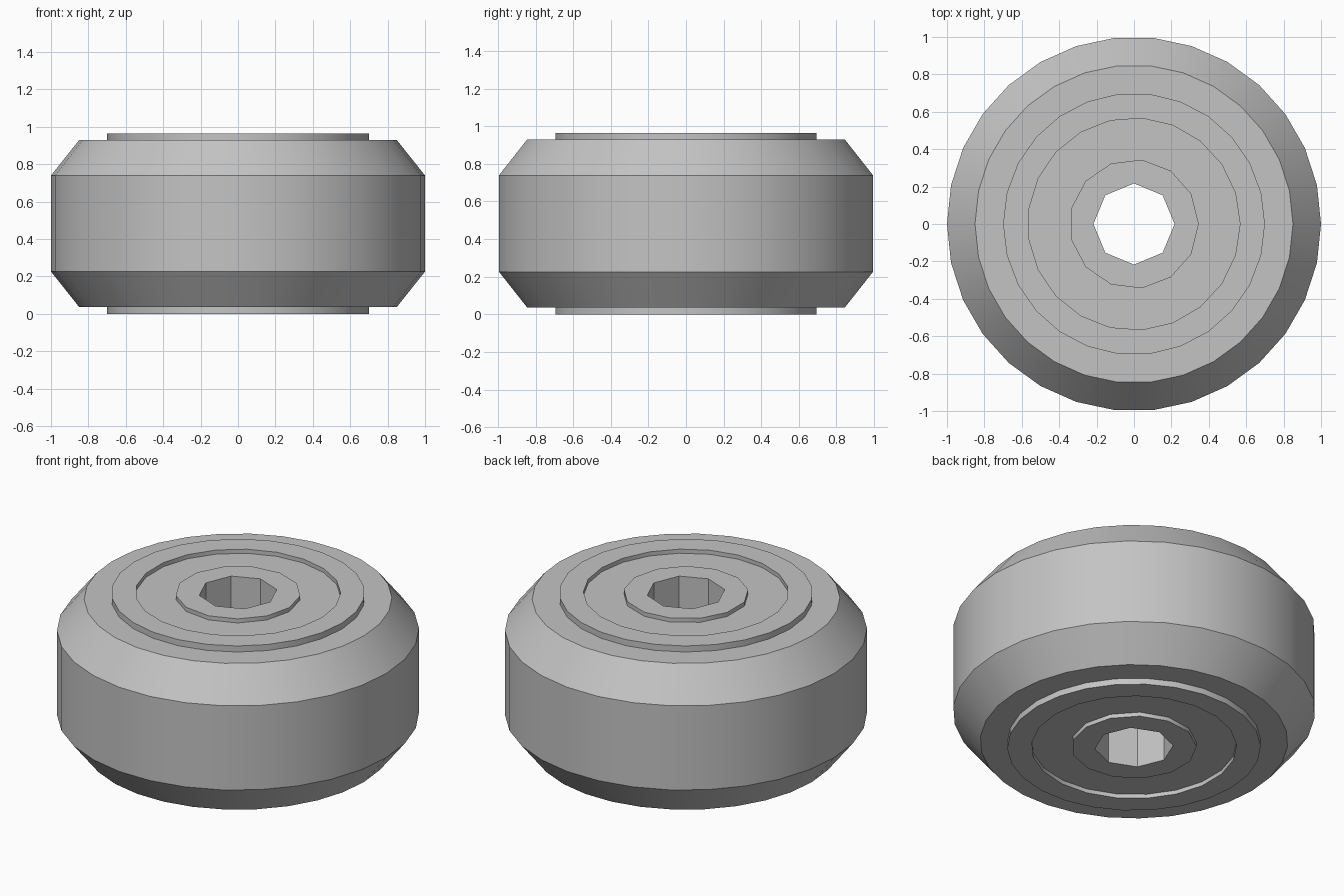
import bpy, bmesh
from math import cos, sin, tau

if "Cube" in bpy.data.objects:
    bpy.data.objects.remove(bpy.data.objects["Cube"], do_unlink=True)

HEIGHT = 0.965

grey = bpy.data.materials.new("plain_grey")
grey.use_nodes = True
grey.diffuse_color = (0.55, 0.55, 0.55, 1)
grey.node_tree.nodes["Principled BSDF"].inputs["Base Color"].default_value = grey.diffuse_color


def loop(bm, radius, z, sides):
    """Closed polygon of vertices with its first corner on +x."""
    verts = [bm.verts.new((radius * cos(tau * i / sides), radius * sin(tau * i / sides), z))
             for i in range(sides)]
    edges = [bm.edges.new((verts[i], verts[(i + 1) % sides])) for i in range(sides)]
    return verts, edges


def wall(bm, low, high):
    """Quads joining two loops of equal count."""
    n = len(low)
    for i in range(n):
        j = (i + 1) % n
        bm.faces.new((low[i], low[j], high[j], high[i]))


def ring(name, profile, sides, bore, bore_sides):
    """Ring with a turned outside (radius, z from bottom to top) and a straight bore."""
    bm = bmesh.new()
    outer = [loop(bm, r, z, sides) for r, z in profile]
    inner = [loop(bm, bore, profile[k][1], bore_sides) for k in (0, -1)]
    for stack in (outer, inner):
        for low, high in zip(stack, stack[1:]):
            wall(bm, low[0], high[0])
    for k in (0, -1):
        bmesh.ops.triangle_fill(bm, edges=outer[k][1] + inner[k][1], use_beauty=True)
    bmesh.ops.recalc_face_normals(bm, faces=bm.faces)
    mesh = bpy.data.meshes.new(name)
    bm.to_mesh(mesh)
    bm.free()
    mesh.materials.append(grey)
    obj = bpy.data.objects.new(name, mesh)
    bpy.context.collection.objects.link(obj)
    bpy.ops.object.select_all(action="DESELECT")
    obj.select_set(True)
    bpy.context.view_layer.objects.active = obj
    bpy.ops.object.shade_smooth_by_angle(angle=0.51)
    return obj


def straight(radius, inset):
    """Outside profile of a plain cylinder, inset from both ends."""
    return [(radius, inset), (radius, HEIGHT - inset)]


# Chamfered tread
lower = [(0.85, 0.037), (1.0, 0.226)]
upper = [(r, HEIGHT - z) for r, z in reversed(lower)]
ring("tread", lower + upper, 30, 0.70, 26)

# Bearing: raised outer race, recessed shield, raised hub with axle bore
ring("outer_race", straight(0.70, 0), 26, 0.567, 21)
ring("shield", straight(0.567, 0.025), 21, 0.346, 13)
ring("hub", straight(0.346, 0), 13, 0.217, 8)
